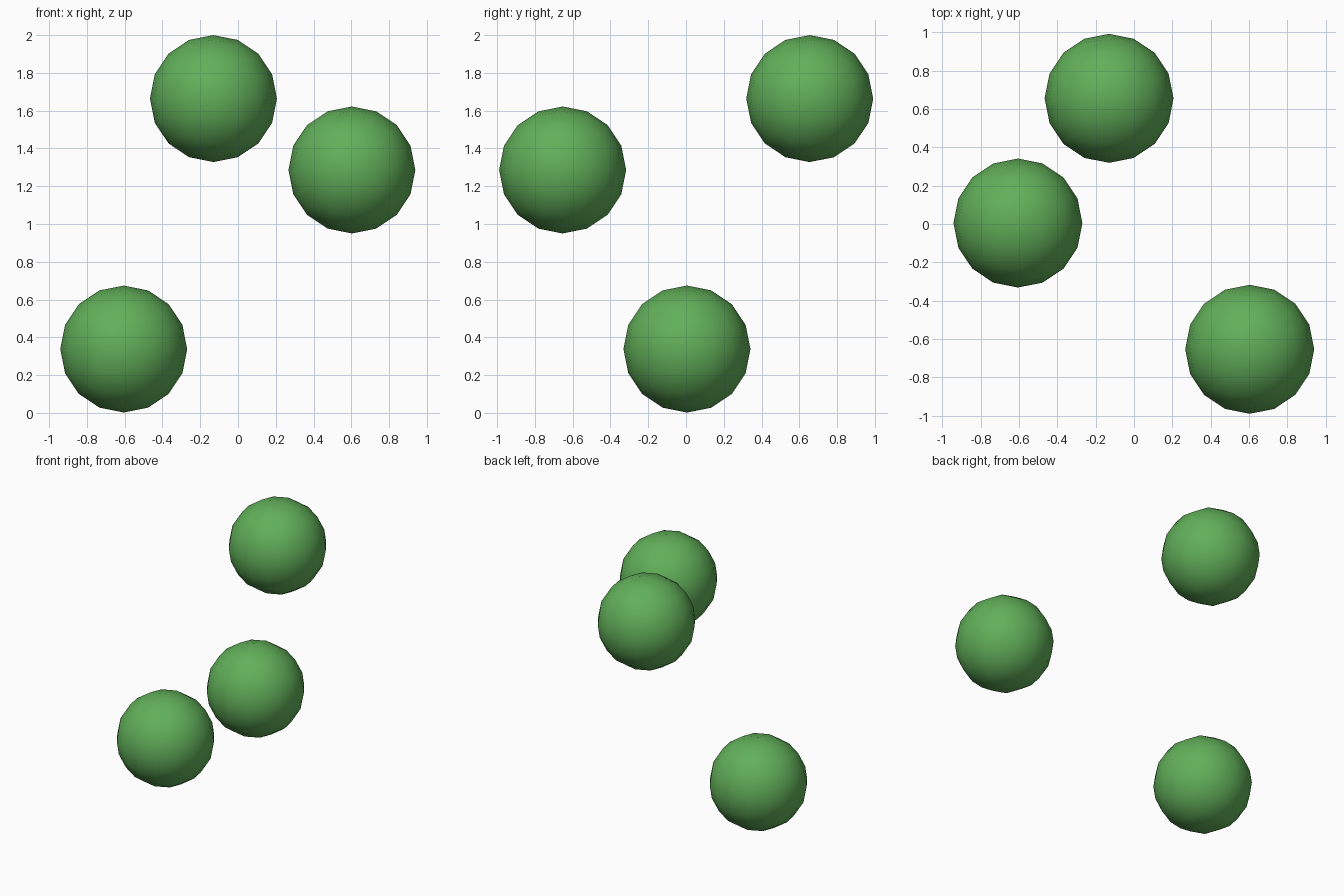
import bpy
import bmesh
from math import tan, pi
from mathutils import Vector

default = bpy.data.objects.get("Cube")
if default:
    bpy.data.objects.remove(default, do_unlink=True)

RADIUS = 0.336

# Leaf green for every ball
green = bpy.data.materials.new("leaf_green")
green.use_nodes = True
color = (0.12, 0.43, 0.10, 1.0)
green.diffuse_color = color
green.node_tree.nodes["Principled BSDF"].inputs["Base Color"].default_value = color


def ball_mesh():
    """Low-poly ball: a gridded cube pushed out to a sphere with even angles."""
    bm = bmesh.new()
    bmesh.ops.create_cube(bm, size=2)
    bmesh.ops.subdivide_edges(bm, edges=bm.edges[:], cuts=3, use_grid_fill=True)
    for v in bm.verts:
        direction = Vector([tan(c * pi / 4) for c in v.co])
        v.co = direction.normalized() * RADIUS
    bmesh.ops.triangulate(bm, faces=bm.faces[:])
    bmesh.ops.recalc_face_normals(bm, faces=bm.faces[:])
    for f in bm.faces:
        f.smooth = True
    mesh = bpy.data.meshes.new("ball")
    bm.to_mesh(mesh)
    bm.free()
    mesh.materials.append(green)
    return mesh


# Three separate balls sharing one mesh
mesh = ball_mesh()
balls = {
    "upper_back_ball": (-0.13, 0.655, 1.664),
    "middle_front_ball": (0.603, -0.653, 1.286),
    "lower_right_ball": (-0.605, 0.005, 0.338),
}
for name, location in balls.items():
    ball = bpy.data.objects.new(name, mesh)
    ball.location = location
    bpy.context.collection.objects.link(ball)
